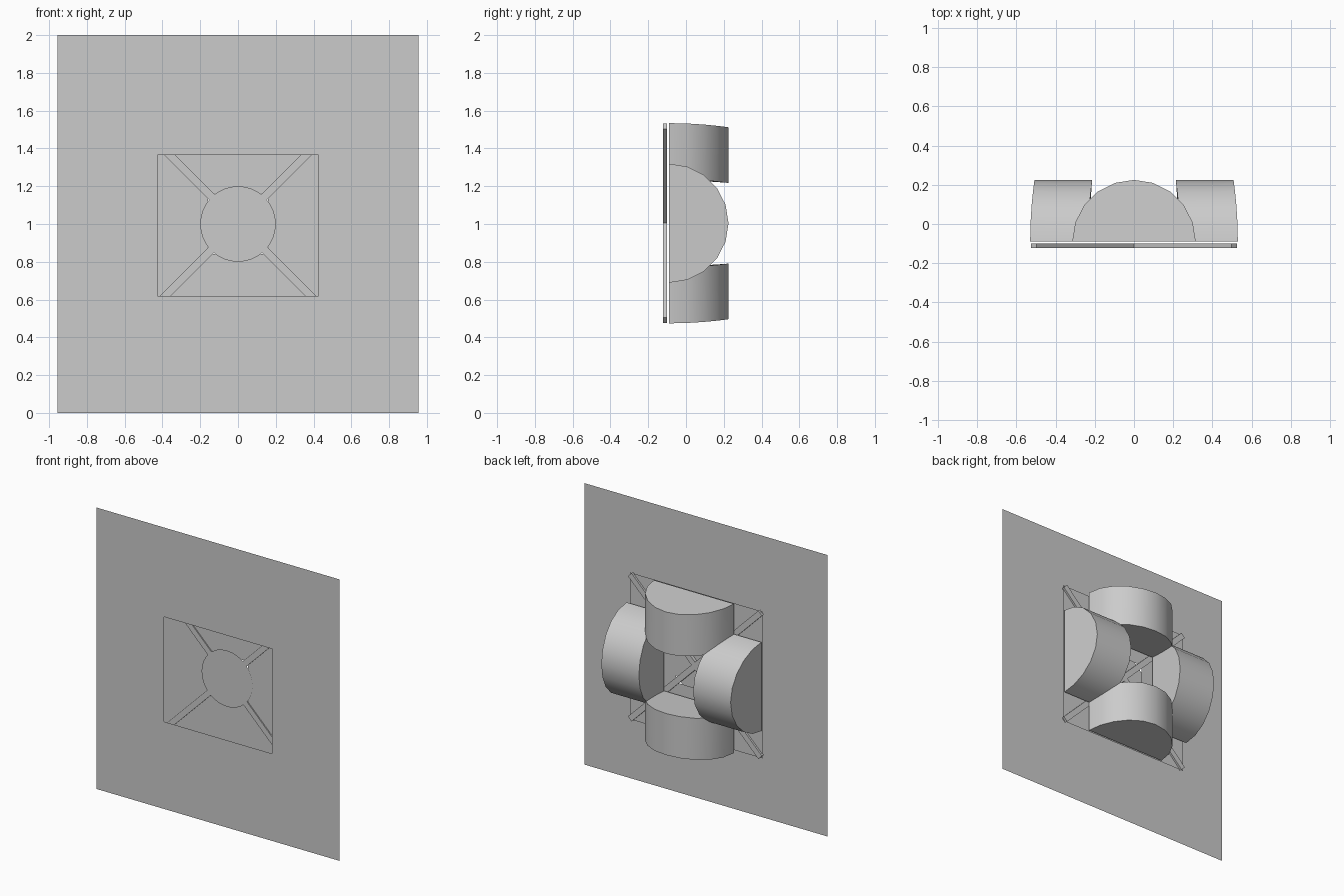
import bpy, bmesh, math
from mathutils import Matrix, Vector

if "Cube" in bpy.data.objects:
    bpy.data.objects.remove(bpy.data.objects["Cube"])

ZC = 1.0  # height of the hub centre


def add_object(name, bm, smooth=False):
    me = bpy.data.meshes.new(name)
    bm.to_mesh(me)
    bm.free()
    ob = bpy.data.objects.new(name, me)
    bpy.context.collection.objects.link(ob)
    if smooth:
        bpy.context.view_layer.objects.active = ob
        ob.select_set(True)
        bpy.ops.object.shade_smooth_by_angle(angle=math.radians(30))
        ob.select_set(False)
    return ob


def ring_sheet(name, y, outer, inner):
    """Flat upright sheet with a rectangular opening; boxes are x0, x1, z0, z1."""
    bm = bmesh.new()
    loops = []
    for x0, x1, z0, z1 in (outer, inner):
        loops.append([bm.verts.new((x, y, z)) for x, z in
                      ((x0, z0), (x1, z0), (x1, z1), (x0, z1))])
    a, b = loops
    for i in range(4):
        j = (i + 1) % 4
        bm.faces.new((a[i], a[j], b[j], b[i]))
    return add_object(name, bm)


# Large wall sheet with its rectangular window
ring_sheet("wall_sheet", -0.226, (-0.955, 0.955, 0, 2), (-0.425, 0.425, 0.62, 1.365))

# Square backing panels behind the window
ring_sheet("backing_panels", -0.114, (-0.522, 0.522, 0.482, 1.525),
           (-0.16, 0.16, ZC - 0.16, ZC + 0.16))

# Round centre plate covering the opening in the panels
bm = bmesh.new()
bmesh.ops.create_circle(bm, cap_ends=True, segments=32, radius=0.2)
bmesh.ops.transform(bm, verts=bm.verts, matrix=Matrix.Translation((0, -0.123, ZC))
                    @ Matrix.Rotation(math.radians(90), 4, 'X'))
add_object("centre_plate", bm)

# Two crossed diagonal struts
for side, angle in (("rising", 45), ("falling", -45)):
    bm = bmesh.new()
    bmesh.ops.create_cube(bm, size=1)
    bmesh.ops.transform(bm, verts=bm.verts, matrix=Matrix.Translation((0, -0.111, ZC + 0.004))
                        @ Matrix.Rotation(math.radians(angle), 4, 'Y')
                        @ Matrix.Diagonal((1.45, 0.022, 0.04, 1)))
    add_object(side + "_strut", bm)

# Four half drums around the hub, ends curving slightly inward with depth
R, BASE, SEG = 0.315, -0.09, 10
for k, name in enumerate(("right", "top", "left", "bottom")):
    bm = bmesh.new()
    ends = []
    for x in (0.235, 0.53):
        row = []
        for i in range(SEG + 1):
            t = math.pi * i / SEG
            depth = math.sin(t)
            row.append(bm.verts.new((x - 0.022 * depth ** 2, BASE + R * depth, R * math.cos(t))))
        ends.append(row)
    a, b = ends
    n = SEG + 1
    for i in range(n):
        j = (i + 1) % n
        bm.faces.new((a[i], a[j], b[j], b[i]))
    bm.faces.new(a[::-1])
    bm.faces.new(b)
    bmesh.ops.recalc_face_normals(bm, faces=bm.faces)
    bmesh.ops.transform(bm, verts=bm.verts, matrix=Matrix.Translation((0, 0, ZC + 0.004))
                        @ Matrix.Rotation(-math.pi / 2 * k, 4, 'Y'))
    add_object(name + "_half_drum", bm, smooth=True)
